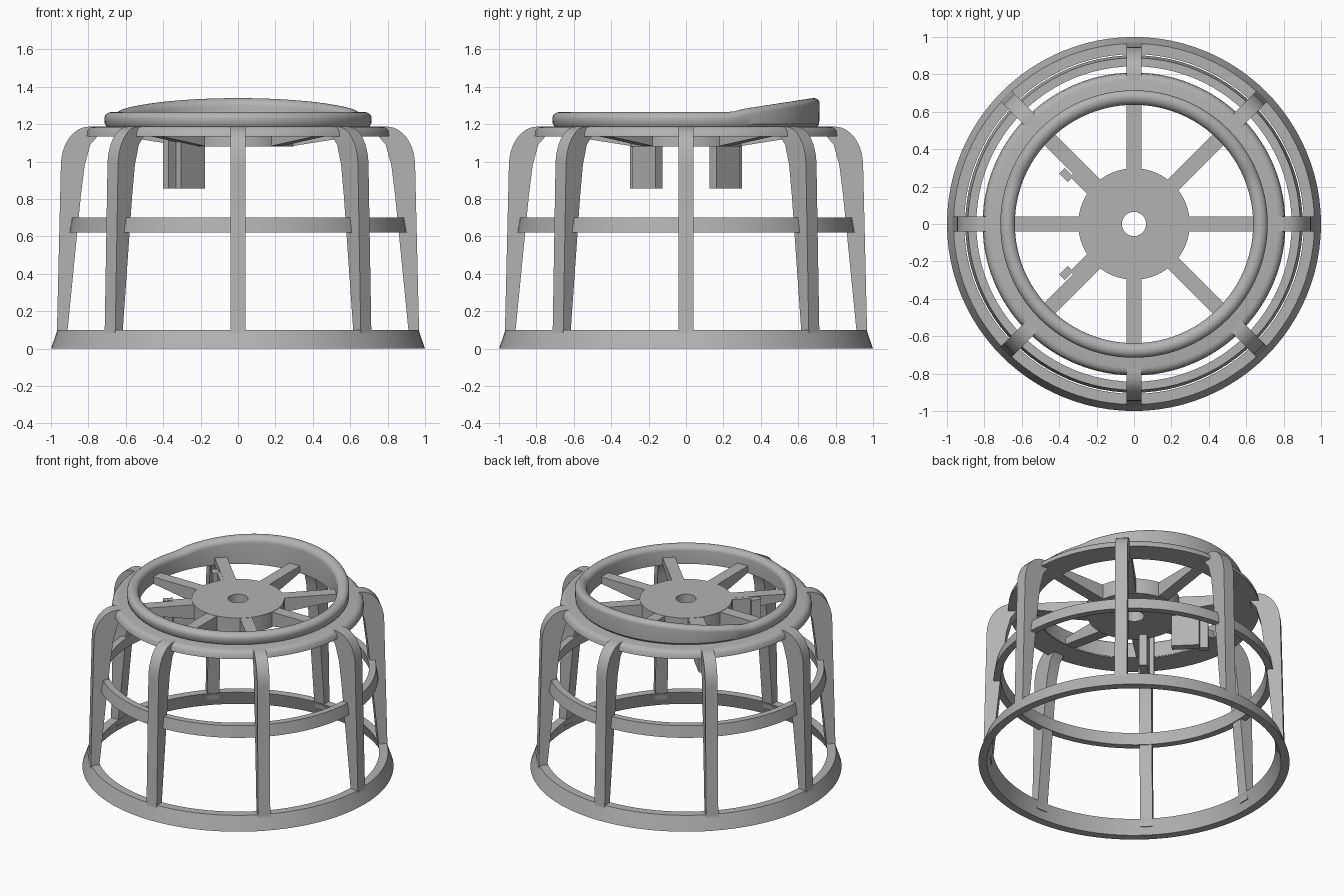
import bpy, bmesh, math
from mathutils import Matrix

if "Cube" in bpy.data.objects:
    bpy.data.objects.remove(bpy.data.objects["Cube"])

grey = bpy.data.materials.new("plain grey")
grey.diffuse_color = (0.45, 0.45, 0.45, 1)
grey.use_nodes = True
grey.node_tree.nodes["Principled BSDF"].inputs["Base Color"].default_value = grey.diffuse_color


def finish(name, bm, smooth=True):
    bmesh.ops.recalc_face_normals(bm, faces=bm.faces)
    me = bpy.data.meshes.new(name)
    bm.to_mesh(me)
    bm.free()
    me.materials.append(grey)
    ob = bpy.data.objects.new(name, me)
    bpy.context.collection.objects.link(ob)
    if smooth:
        bpy.ops.object.select_all(action='DESELECT')
        ob.select_set(True)
        bpy.context.view_layer.objects.active = ob
        bpy.ops.object.shade_smooth_by_angle(angle=math.radians(35))
    return ob


def lathe(name, profile, n=96, lift=None):
    """Spin a closed (radius, z) profile round the z axis."""
    bm = bmesh.new()
    rings = []
    for i in range(n):
        a = 2 * math.pi * i / n
        ring = []
        for r, z in profile:
            x, y = r * math.cos(a), r * math.sin(a)
            ring.append(bm.verts.new((x, y, lift(y, z) if lift else z)))
        rings.append(ring)
    m = len(profile)
    for i in range(n):
        p, q = rings[i], rings[(i + 1) % n]
        for j in range(m):
            k = (j + 1) % m
            bm.faces.new((p[j], q[j], q[k], p[k]))
    return finish(name, bm)


def prism(name, outline, width, angle):
    """Extrude an (r, z) outline sideways, then turn it to an angle."""
    bm = bmesh.new()
    a = [bm.verts.new((r, -width / 2, z)) for r, z in outline]
    b = [bm.verts.new((r, width / 2, z)) for r, z in outline]
    bm.faces.new(a)
    bm.faces.new(b[::-1])
    for i in range(len(a)):
        j = (i + 1) % len(a)
        bm.faces.new((a[i], b[i], b[j], a[j]))
    bm.transform(Matrix.Rotation(angle, 4, 'Z'))
    return finish(name, bm)


# Cage hoops
lathe("base_ring", [(1.0, 0), (0.965, 0.1), (0.908, 0.1), (0.945, 0)])
lathe("middle_ring", [(0.902, 0.62), (0.888, 0.70), (0.843, 0.70), (0.855, 0.62)])
lathe("top_flange", [(0.81, 1.135), (0.805, 1.165), (0.79, 1.182), (0.77, 1.187),
                     (0.64, 1.187), (0.64, 1.135)])


# Raised lip with a rounded top that sweeps upwards at the back
def lift(y, z):
    t = max(0.0, y - 0.22)
    rise = t * t / 0.4 if t < 0.08 else 0.016 + (t - 0.08) * 0.155
    return z + rise * max(0.0, min(1.0, (z - 1.20) / 0.03))


lip = [(0.637, 1.14), (0.70, 1.14), (0.70, 1.185), (0.712, 1.20), (0.715, 1.23)]
for i in range(1, 10):
    a = math.pi * i / 10
    lip.append((0.676 + 0.039 * math.cos(a), 1.23 + 0.035 * math.sin(a)))
lip.append((0.637, 1.23))
lathe("raised_lip", lip, lift=lift)

# Hub with a round centre hole
lathe("hub", [(0.065, 1.08), (0.298, 1.08), (0.298, 1.188), (0.065, 1.188)], n=64)

# Curved upright ribs and tapered spokes, eight of each
rib = [(0.92, 0.05), (0.975, 0.05), (0.968, 0.1), (0.947, 0.98)]
for i in range(1, 9):
    a = math.pi / 2 * i / 8
    rib.append((0.797 + 0.15 * math.cos(a), 0.98 + 0.207 * math.sin(a)))
rib += [(0.75, 1.187), (0.75, 1.137), (0.79, 1.09), (0.82, 0.98), (0.84, 0.82), (0.911, 0.1)]
spoke = [(0.27, 1.08), (0.65, 1.14), (0.65, 1.186), (0.27, 1.186)]
for i in range(8):
    ang = math.pi / 4 * i
    prism(f"rib_{i + 1}", rib, 0.08, ang)
    prism(f"spoke_{i + 1}", spoke, 0.08, ang)

# Pair of hanging clips beside the two left diagonal spokes
for side, label in ((1, "back"), (-1, "front")):
    bm = bmesh.new()
    for t0, t1, n0, n1 in ((0.24, 0.42, -0.063, -0.01), (0.41, 0.474, -0.092, -0.05)):
        t, n = (t0 + t1) / 2, (n0 + n1) / 2
        new = bmesh.ops.create_cube(bm, size=1)["verts"]
        for v in new:
            v.co.x = t + v.co.x * (t1 - t0)
            v.co.y = -n + v.co.y * (n1 - n0)
            v.co.z = 1.02 + v.co.z * 0.33
    # Turn along the diagonal, then mirror for the front clip
    bm.transform(Matrix.Rotation(math.radians(135), 4, 'Z'))
    if side < 0:
        bm.transform(Matrix.Diagonal((1, -1, 1, 1)))
    finish(f"{label}_clip", bm, smooth=False)
